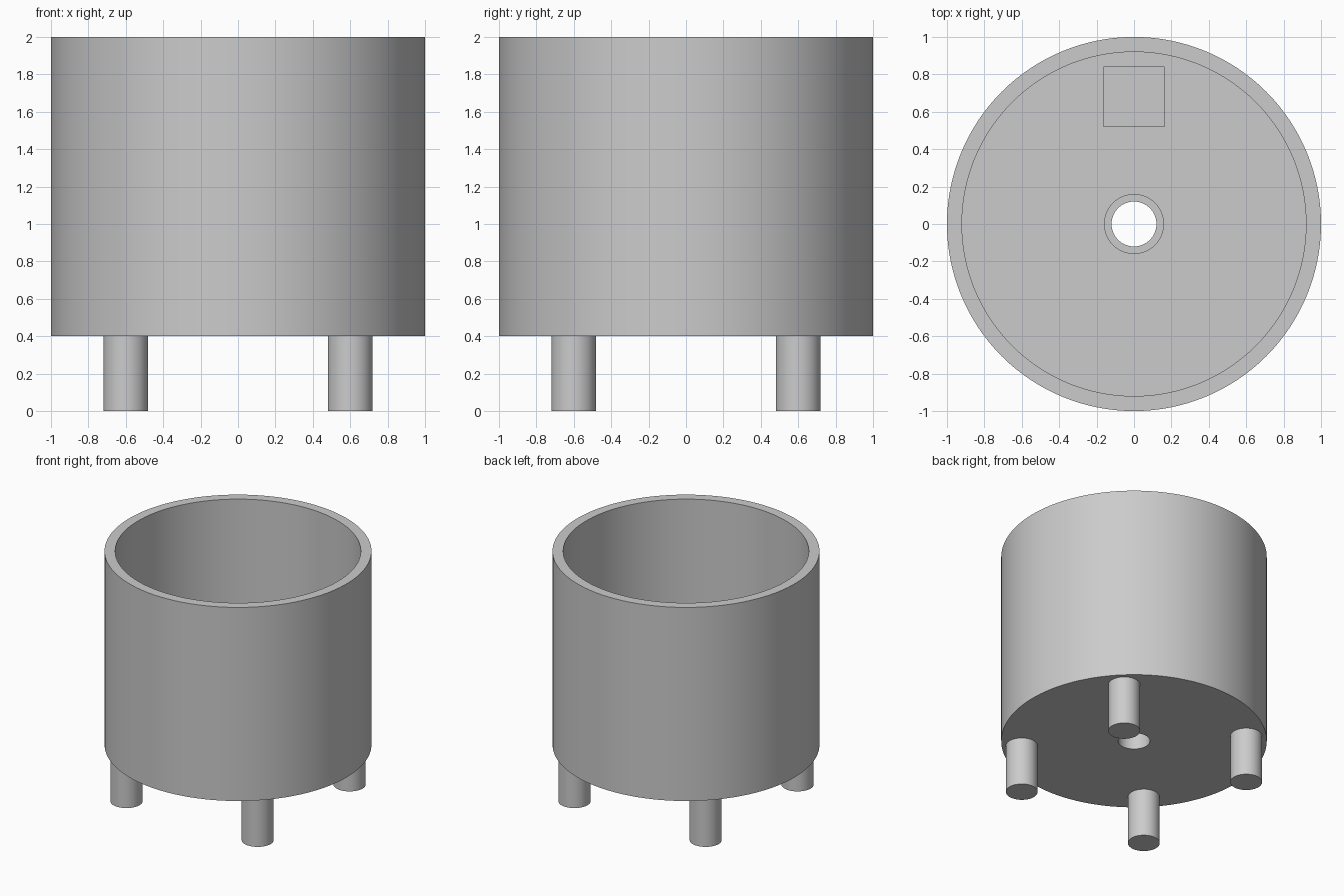
import bpy
import math

cube = bpy.data.objects.get("Cube")
if cube:
    bpy.data.objects.remove(cube, do_unlink=True)

grey = bpy.data.materials.new("plain grey")
grey.use_nodes = True
GREY = (0.6, 0.6, 0.6, 1)
grey.diffuse_color = GREY
grey.node_tree.nodes["Principled BSDF"].inputs["Base Color"].default_value = GREY

FLOOR_BOTTOM, FLOOR_TOP, RIM = 0.4, 0.48, 2.0
TUBE_TOP, BOX_TOP = 1.0, 0.8


def finish(obj, name):
    obj.name = name
    obj.data.materials.append(grey)
    bpy.ops.object.select_all(action="DESELECT")
    obj.select_set(True)
    bpy.context.view_layer.objects.active = obj
    bpy.ops.object.shade_smooth_by_angle(angle=math.radians(30))


def lathe(name, profile, sides):
    """Revolve a closed (radius, height) loop about the z axis."""
    n = len(profile)
    verts, faces = [], []
    for i in range(sides):
        a = math.tau * i / sides
        verts += [(r * math.cos(a), r * math.sin(a), z) for r, z in profile]
        j = (i + 1) % sides
        for k in range(n):
            m = (k + 1) % n
            faces.append((i * n + k, j * n + k, j * n + m, i * n + m))
    mesh = bpy.data.meshes.new(name)
    mesh.from_pydata(verts, [], faces)
    obj = bpy.data.objects.new(name, mesh)
    bpy.context.collection.objects.link(obj)
    finish(obj, name)


# Open pot with floor and a hollow central tube
lathe("pot_body", [
    (0.12, FLOOR_BOTTOM), (1.0, FLOOR_BOTTOM), (1.0, RIM), (0.92, RIM),
    (0.92, FLOOR_TOP), (0.16, FLOOR_TOP), (0.16, TUBE_TOP), (0.12, TUBE_TOP),
], 128)

# Square block on the floor near the back
bpy.ops.mesh.primitive_cube_add(
    size=1, location=(0, 0.68, (FLOOR_BOTTOM + BOX_TOP) / 2 + 0.02))
block = bpy.context.object
block.scale = (0.325, 0.325, BOX_TOP - FLOOR_BOTTOM - 0.04)
bpy.ops.object.transform_apply(location=False, rotation=False, scale=True)
finish(block, "inner_block")

# Four round legs
for x, side in ((0.6, "left"), (-0.6, "right")):
    for y, end in ((-0.6, "front"), (0.6, "back")):
        bpy.ops.mesh.primitive_cylinder_add(
            vertices=48, radius=0.12, depth=0.42, location=(x, y, 0.21))
        finish(bpy.context.object, f"{end}_{side}_leg")
